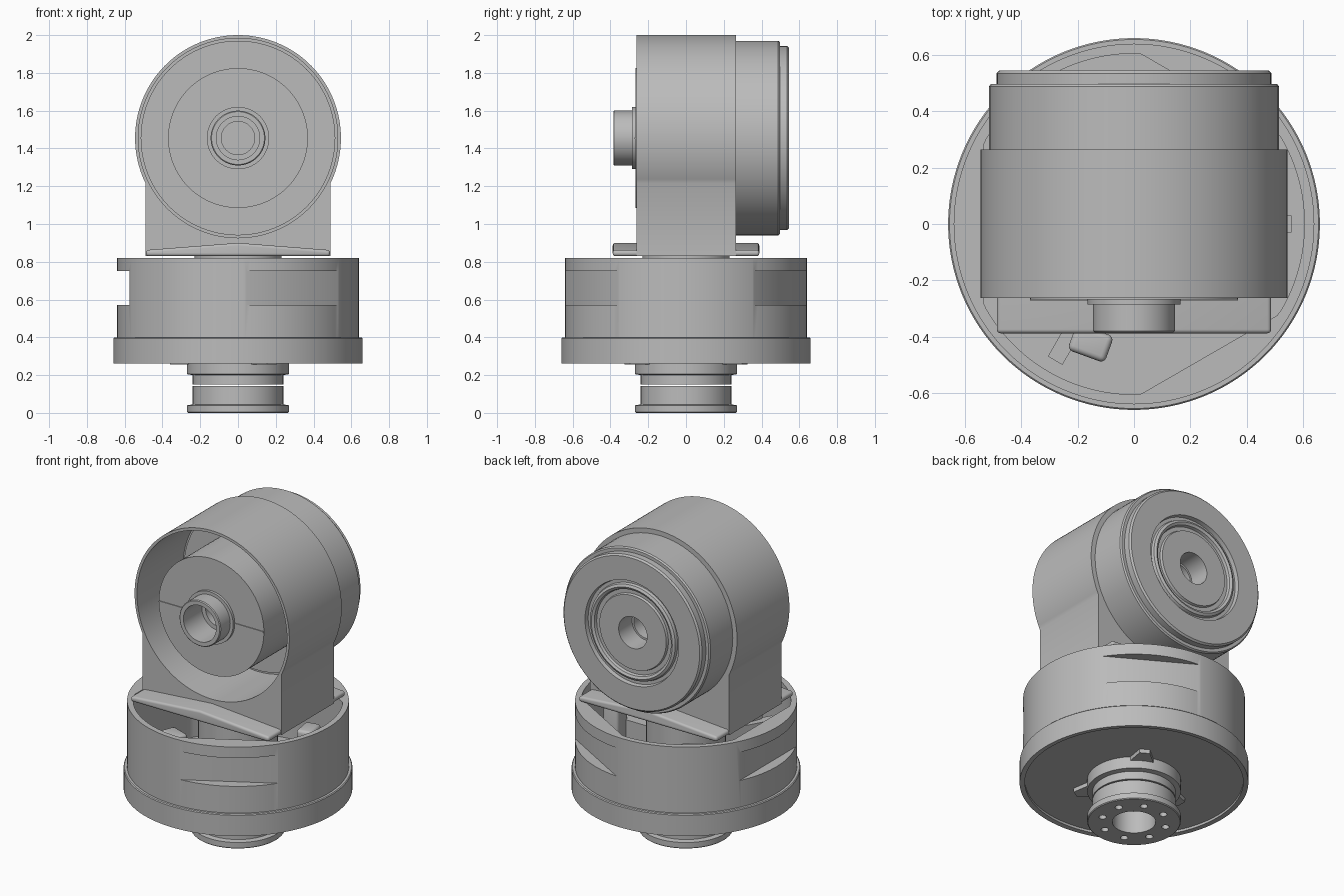
import bpy, bmesh
from math import sin, cos, pi, radians
from mathutils import Matrix

if "Cube" in bpy.data.objects:
    bpy.data.objects.remove(bpy.data.objects["Cube"])

grey = bpy.data.materials.new("mid_grey")
grey.use_nodes = True
grey.diffuse_color = (0.5, 0.5, 0.5, 1)
grey.node_tree.nodes["Principled BSDF"].inputs["Base Color"].default_value = (0.5, 0.5, 0.5, 1)

AXLE_Z = 1.455
TRIO = [radians(a) for a in (-60, 60, 180)]


def make(name, bm):
    bmesh.ops.recalc_face_normals(bm, faces=bm.faces)
    mesh = bpy.data.meshes.new(name)
    bm.to_mesh(mesh)
    bm.free()
    obj = bpy.data.objects.new(name, mesh)
    mesh.materials.append(grey)
    bpy.context.collection.objects.link(obj)
    return obj


def place(u, v, h, axis):
    return (u, v, h) if axis == "z" else (u, h, v + AXLE_Z)


def lathe(name, profile, axis="z", n=96):
    """Spin a closed (radius, height) loop around the axis."""
    bm = bmesh.new()
    rings = [[bm.verts.new(place(r * cos(2 * pi * i / n), r * sin(2 * pi * i / n), h, axis))
              for r, h in profile] for i in range(n)]
    m = len(profile)
    for i in range(n):
        a, b = rings[i], rings[(i + 1) % n]
        for j in range(m):
            k = (j + 1) % m
            bm.faces.new((a[j], a[k], b[k], b[j]))
    return make(name, bm)


def prism(name, outline, low, high, axis="z"):
    """Extrude a flat outline along the axis."""
    bm = bmesh.new()
    a = [bm.verts.new(place(u, v, low, axis)) for u, v in outline]
    b = [bm.verts.new(place(u, v, high, axis)) for u, v in outline]
    bm.faces.new(a)
    bm.faces.new(b)
    for i in range(len(a)):
        j = (i + 1) % len(a)
        bm.faces.new((a[i], a[j], b[j], b[i]))
    return make(name, bm)


def circle(r, n=96, cx=0, cy=0):
    return [(cx + r * cos(2 * pi * i / n), cy + r * sin(2 * pi * i / n)) for i in range(n)]


def box(name, x, y, z, turn=0):
    """Box from ranges, turned about the vertical axis."""
    obj = prism(name, [(x[0], y[0]), (x[1], y[0]), (x[1], y[1]), (x[0], y[1])], *z)
    obj.data.transform(Matrix.Rotation(turn, 4, "Z"))
    return obj


def bake(obj):
    graph = bpy.context.evaluated_depsgraph_get()
    mesh = bpy.data.meshes.new_from_object(obj.evaluated_get(graph))
    obj.modifiers.clear()
    obj.data = mesh


def cut(obj, cutter):
    mod = obj.modifiers.new("cut", "BOOLEAN")
    mod.operation, mod.solver, mod.object = "DIFFERENCE", "EXACT", cutter
    bake(obj)
    bpy.data.objects.remove(cutter)


def soften(obj, width):
    mod = obj.modifiers.new("round", "BEVEL")
    mod.width, mod.segments, mod.limit_method = width, 4, "ANGLE"
    bake(obj)


# Lower connector: bolted flange and collar, with a hairline gap between
flange = lathe("bottom_flange", [(.125, 0), (.265, 0), (.27, .005), (.27, .04), (.24, .045),
                                 (.24, .142), (.125, .142)])
for i in range(8):
    t = 2 * pi * (i + .5) / 8
    cut(flange, prism("bolt_hole", circle(.022, 16, .19 * cos(t), .19 * sin(t)), -.05, .06))
lathe("upper_collar", [(.125, .15), (.24, .15), (.24, .2), (.27, .205), (.27, .3), (.125, .3)])

# Round base housing with a three-flat cavity and three side pockets
base = prism("base_housing", circle(.64, 128), .28, .82)
cavity = []
for i in range(144):
    t = 2 * pi * i / 144
    r = min([.605] + [.535 / cos(t - a) for a in TRIO if cos(t - a) > .5])
    cavity.append((r * cos(t), r * sin(t)))
cut(base, prism("cavity", cavity, .33, .9))
for a in TRIO:
    cut(base, box("pocket", (.575, .8), (-.4, .4), (.57, .75), a))
lathe("base_rim", [(.63, .265), (.66, .262), (.66, .395), (.655, .4), (.63, .4)], n=128)

# Inner column, ribs and underside lugs
lathe("neck_column", [(.125, .3), (.23, .3), (.23, .84), (.125, .84)])
for i, a in enumerate(TRIO):
    box(f"inner_rib_{i}", (.2, .56), (-.03, .03), (.32, .6), a + radians(60))
    soften(box(f"inner_post_{i}", (.4, .5), (-.07, .07), (.32, .74), a - radians(50)), .02)
    prism(f"underside_lug_{i}", [(.2, -.09), (.36, -.03), (.36, .03), (.2, .09)],
          .255, .29).data.transform(Matrix.Rotation(a, 4, "Z"))

# Roof-shaped saddle plate
saddle = prism("saddle_plate", [(x, z - AXLE_Z) for x, z in
               ((-.487, .83), (.487, .83), (.487, .862), (0, .9), (-.487, .862))],
               -.388, .388, "y")
soften(saddle, .014)

# Head housing: round barrel running into a straight-sided pedestal
R, W = .545, .49
start = radians(-26)
arc = [(R * cos(start + (pi - 2 * start) * i / 96), R * sin(start + (pi - 2 * start) * i / 96))
       for i in range(97)]
foot = .83 - AXLE_Z
head = prism("head_housing", [(W, foot)] + arc + [(-W, foot)], -.262, .265, "y")
cut(head, prism("front_recess", circle(.528), -.4, .2, "y"))

# Motor core: front hub and stub tube, drum at the back with ring groove
lathe("motor_core", [
    (.088, -.2), (.115, -.2), (.115, -.385), (.14, -.385), (.145, -.38), (.145, -.285),
    (.165, -.285), (.165, -.268), (.37, -.268), (.37, .19), (.515, .19), (.515, .488),
    (.508, .497), (.488, .497), (.488, .535), (.478, .545), (.33, .545), (.325, .52),
    (.305, .52), (.3, .537), (.285, .545), (.27, .537), (.265, .52), (.24, .52),
    (.235, .535), (.1, .535), (.1, .4), (.088, .4)], "y")
for side, name in ((-1, "right"), (1, "left")):
    box(f"hub_ridge_{name}", sorted((side * .16, side * .368)), (-.273, -.26),
        (AXLE_Z - .004, AXLE_Z + .004))

# Smooth shading with crisp edges
bpy.ops.object.select_all(action="DESELECT")
for obj in bpy.context.collection.objects:
    if obj.type == "MESH":
        obj.select_set(True)
        bpy.context.view_layer.objects.active = obj
bpy.ops.object.shade_smooth_by_angle(angle=radians(30))
